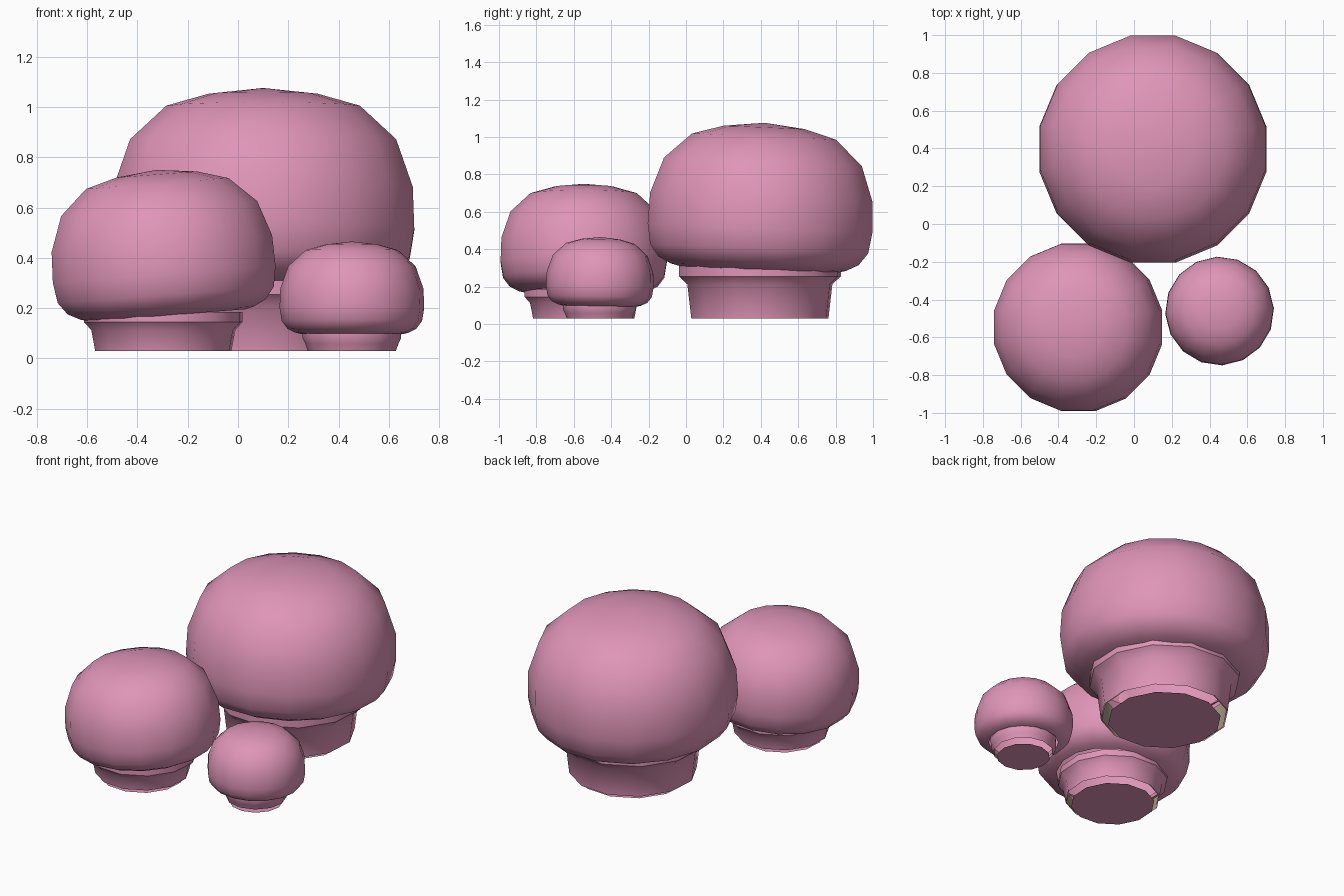
import bpy, bmesh, math

if "Cube" in bpy.data.objects:
    bpy.data.objects.remove(bpy.data.objects["Cube"])


def material(name, rgb):
    m = bpy.data.materials.new(name)
    m.diffuse_color = (*rgb, 1)
    m.use_nodes = True
    m.node_tree.nodes["Principled BSDF"].inputs["Base Color"].default_value = m.diffuse_color
    return m


pink = material("mushroom pink", (0.74, 0.30, 0.48))
beige = material("stem lining beige", (0.45, 0.38, 0.27))


def lathe(name, profile, sides, phase, mat, loc, tilt=(0, 0), flip=False):
    """Revolve (radius, height) points, listed bottom to top, about z."""
    bm = bmesh.new()
    rings = []
    for r, z in profile:
        if r == 0:
            rings.append([bm.verts.new((0, 0, z))] * sides)
            continue
        rings.append([bm.verts.new((r * math.cos(phase + math.tau * i / sides),
                                    r * math.sin(phase + math.tau * i / sides), z))
                      for i in range(sides)])
    for lo, hi in zip(rings, rings[1:]):
        for i in range(sides):
            j = (i + 1) % sides
            quad = list(dict.fromkeys([lo[i], lo[j], hi[j], hi[i]]))
            f = bm.faces.new(quad[::-1] if flip else quad)
            f.smooth = True
    me = bpy.data.meshes.new(name)
    bm.to_mesh(me)
    bm.free()
    me.materials.append(mat)
    ob = bpy.data.objects.new(name, me)
    ob.location = loc
    ob.rotation_euler = (math.radians(tilt[0]), math.radians(tilt[1]), 0)
    bpy.context.collection.objects.link(ob)
    return ob


# cap outline as fractions of the cap radius, from the underside up
CAP = [(0.70, -0.03), (0.78, -0.01), (0.89, 0.045), (0.97, 0.15), (1.0, 0.33),
       (0.99, 0.60), (0.88, 0.91), (0.64, 1.13), (0.36, 1.21), (0, 1.25)]


def mushroom(size, x, y, radius, base, cap_shift, tilt, phase, collar):
    R = radius
    lathe(size + "_cap", [(r * R, z * R) for r, z in CAP], 16, phase, pink,
          (x + cap_shift[0], y + cap_shift[1], base), tilt)
    # stem with a flared collar under the cap
    lathe(size + "_stem", [(0.61 * R, 0.03), (0.645 * R, base - 0.16 * R),
                           (collar * R, base - 0.09 * R), (collar * R, base)],
          12, phase, pink, (x, y, 0))
    # lining seen through the open foot
    lathe(size + "_stem_lining", [(0.60 * R, 0.031), (0.62 * R, base - 0.16 * R)],
          12, phase, beige, (x, y, 0), flip=True)
    # flat foot plate on the ground
    lathe(size + "_foot", [(0, 0), (0.54 * R, 0)], 12, phase, pink, (x, y, 0), flip=False)


P = math.pi / 16
mushroom("large", 0.10, 0.395, 0.613, 0.31, (0, -0.008), (-2.5, 0), P, 0.72)
mushroom("medium", -0.297, -0.547, 0.453, 0.185, (0.015, 0), (0, -4.4), P, 0.71)
mushroom("small", 0.453, -0.4625, 0.288, 0.105, (0, 0), (-1, 0), 0.05, 0.68)

# crisp edges on stems only
for ob in bpy.data.objects:
    if ob.name.endswith("_stem"):
        bpy.ops.object.select_all(action='DESELECT')
        ob.select_set(True)
        bpy.context.view_layer.objects.active = ob
        bpy.ops.object.shade_smooth_by_angle(angle=math.radians(40))
